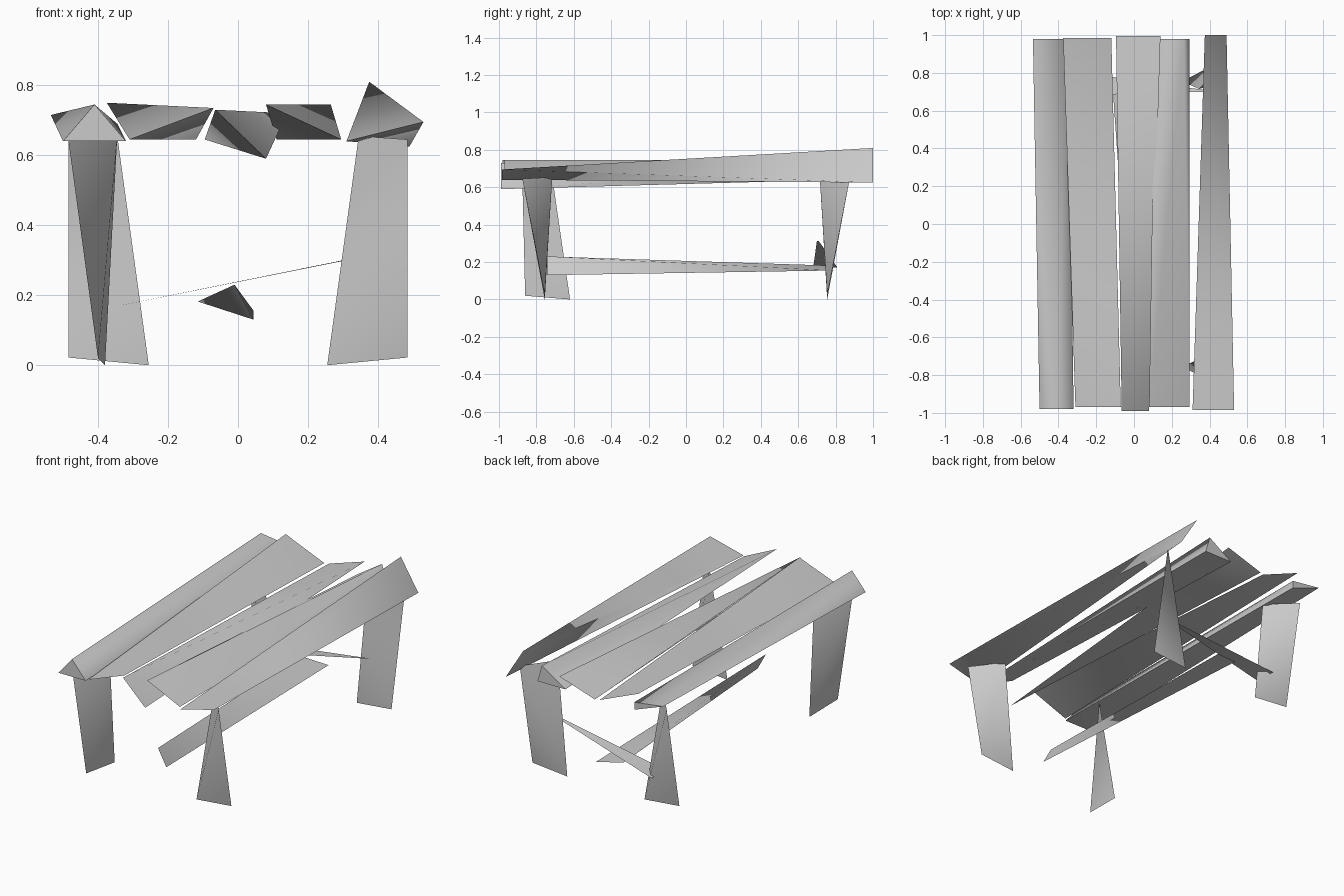
import bpy, bmesh, math

if "Cube" in bpy.data.objects:
    bpy.data.objects.remove(bpy.data.objects["Cube"])


def hull(name, *ends):
    """Convex bar spanned between the corner points of its two ends."""
    bm = bmesh.new()
    for end in ends:
        for p in end:
            bm.verts.new(p)
    bmesh.ops.convex_hull(bm, input=bm.verts)
    bmesh.ops.recalc_face_normals(bm, faces=bm.faces)
    me = bpy.data.meshes.new(name)
    bm.to_mesh(me)
    bm.free()
    for f in me.polygons:
        f.use_smooth = True
    # smooth the blunt creases, keep the acute ones sharp
    me.set_sharp_from_angle(angle=math.radians(80))
    ob = bpy.data.objects.new(name, me)
    bpy.context.collection.objects.link(ob)
    return ob


def section(y, pts):
    return [(x, y, z) for x, z in pts]


# Tabletop planks: (front y, front x/z points, back y, back x/z points)
planks = [
    (-0.98, [(-0.50, 0.64), (-0.41, 0.745), (-0.32, 0.64)],
     0.98, [(-0.535, 0.715), (-0.345, 0.69), (-0.345, 0.645)]),
    (-0.97, [(-0.31, 0.645), (-0.07, 0.735)],
     0.985, [(-0.375, 0.75), (-0.12, 0.645)]),
    (-0.99, [(-0.065, 0.73), (0.08, 0.59)],
     0.995, [(-0.095, 0.645), (0.14, 0.72)]),
    (-0.97, [(0.08, 0.745), (0.295, 0.645)],
     0.98, [(0.265, 0.745), (0.295, 0.645), (0.11, 0.645)]),
    (-0.985, [(0.31, 0.64), (0.53, 0.695)],
     1.0, [(0.375, 0.81), (0.49, 0.625)]),
]
for i, (y0, front, y1, back) in enumerate(planks, 1):
    hull(f"plank_{i}", section(y0, front), section(y1, back))

# Legs: diagonal top edge down to a bottom edge
for sx, sy, name in ((1, -1, "front_right"), (1, 1, "back_right"),
                     (-1, 1, "back_left"), (-1, -1, "front_left")):
    top = [(sx * 0.345, sy * 0.715, 0.655), (sx * 0.485, sy * 0.875, 0.645)]
    if name == "front_left":
        bottom = [(-0.38, -0.62, 0.0), (-0.40, -0.86, 0.02)]
    else:
        bottom = [(sx * 0.255, sy * 0.755, 0.0), (sx * 0.485, sy * 0.755, 0.022)]
    hull(f"{name}_leg", top, bottom)

# Long stretcher under the top
hull("long_stretcher", section(-0.74, [(-0.01, 0.23), (0.045, 0.13)]),
     [(-0.115, 0.75, 0.182), (0.045, 0.79, 0.155)])

# Thin cross stretcher between the back legs
hull("cross_stretcher", [(-0.34, 0.68, 0.17), (-0.34, 0.81, 0.17)],
     [(0.37, 0.70, 0.314), (0.37, 0.71, 0.312)])
